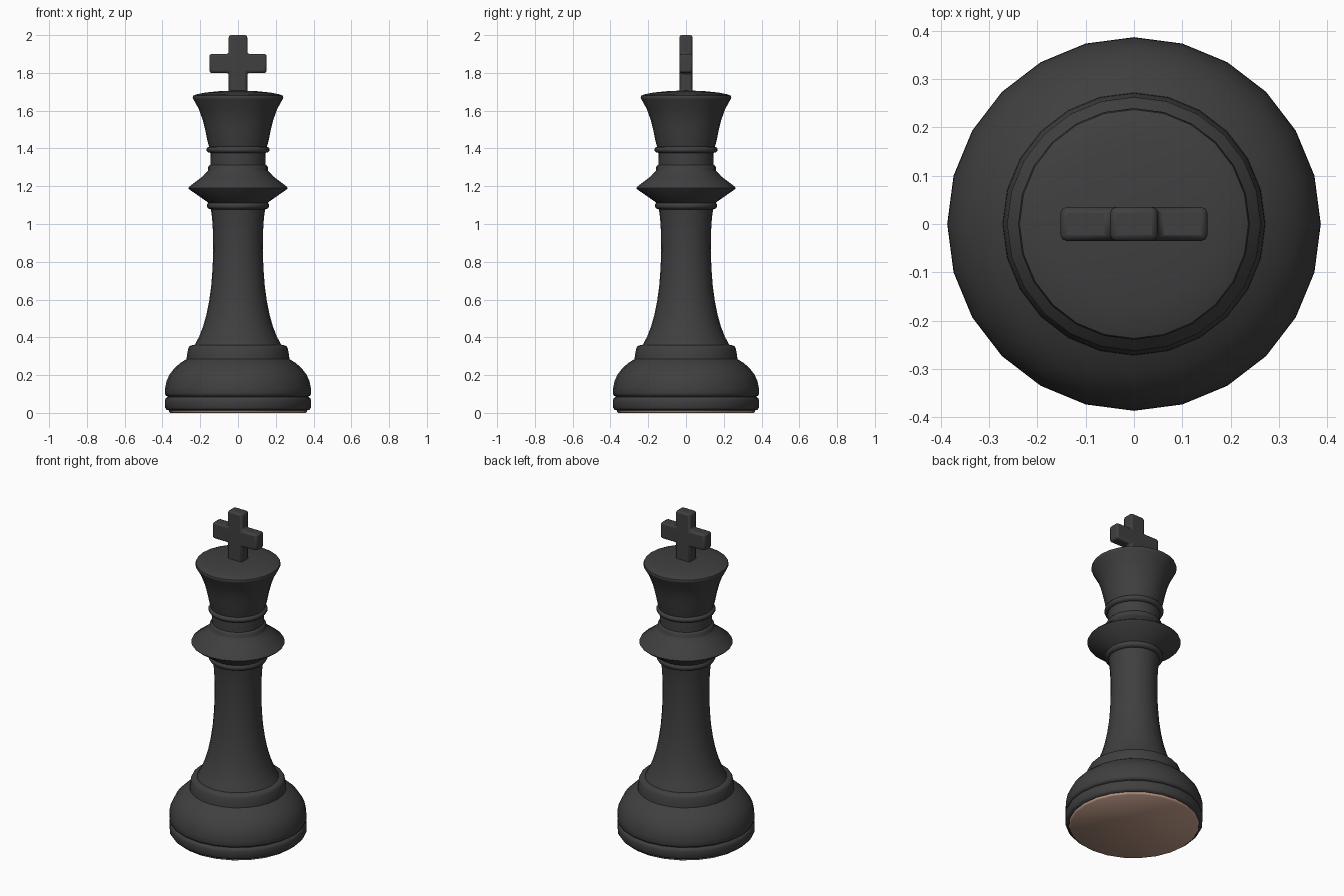
import bpy, bmesh, math

if "Cube" in bpy.data.objects:
    bpy.data.objects.remove(bpy.data.objects["Cube"])

SIDES = 24


def material(name, rgb):
    m = bpy.data.materials.new(name)
    m.diffuse_color = (*rgb, 1)
    m.use_nodes = True
    m.node_tree.nodes["Principled BSDF"].inputs["Base Color"].default_value = m.diffuse_color
    return m


black = material("charcoal", (0.05, 0.05, 0.05))
brown = material("tan_felt", (0.53, 0.33, 0.25))


def finish(name, bm, mat, angle):
    bmesh.ops.recalc_face_normals(bm, faces=bm.faces)
    me = bpy.data.meshes.new(name)
    bm.to_mesh(me)
    bm.free()
    ob = bpy.data.objects.new(name, me)
    bpy.context.collection.objects.link(ob)
    me.materials.append(mat)
    bpy.ops.object.select_all(action='DESELECT')
    ob.select_set(True)
    bpy.context.view_layer.objects.active = ob
    bpy.ops.object.shade_smooth_by_angle(angle=math.radians(angle))
    return ob


def lathe(name, profile, mat, angle=50):
    """Turn (radius, z) points about z, closing both ends."""
    bm = bmesh.new()
    rings = [[bm.verts.new((r * math.cos(2 * math.pi * i / SIDES),
                            r * math.sin(2 * math.pi * i / SIDES), z))
              for i in range(SIDES)] for r, z in profile]
    for a, b in zip(rings, rings[1:]):
        for i in range(SIDES):
            j = (i + 1) % SIDES
            bm.faces.new((a[i], a[j], b[j], b[i]))
    bm.faces.new(rings[0])
    bm.faces.new(rings[-1])
    return finish(name, bm, mat, angle)


# felt pad under the base
lathe("felt_pad", [(0.358, 0), (0.366, 0.008), (0.366, 0.02)], brown)

# foot ring, domed base and its upper band
lathe("base", [(0.364, 0.013), (0.378, 0.016), (0.386, 0.028), (0.387, 0.066),
               (0.383, 0.078), (0.372, 0.085), (0.372, 0.087), (0.383, 0.092),
               (0.387, 0.104), (0.386, 0.13), (0.378, 0.17), (0.362, 0.204),
               (0.338, 0.235), (0.306, 0.264), (0.272, 0.285), (0.271, 0.30),
               (0.264, 0.34), (0.258, 0.352), (0.245, 0.358), (0.22, 0.36)], black)

# tapering stem
lathe("stem", [(0.235, 0.35), (0.205, 0.405), (0.184, 0.46), (0.167, 0.52),
               (0.153, 0.59), (0.142, 0.67), (0.135, 0.76), (0.131, 0.86),
               (0.132, 0.95), (0.137, 1.03), (0.145, 1.09)], black)

# sharp-edged collar with rings below and above
lathe("collar", [(0.145, 1.078), (0.158, 1.082), (0.165, 1.092), (0.163, 1.106),
                 (0.157, 1.112), (0.17, 1.122), (0.259, 1.184), (0.263, 1.19),
                 (0.259, 1.197), (0.187, 1.252), (0.163, 1.278), (0.158, 1.284),
                 (0.158, 1.302), (0.152, 1.311), (0.143, 1.314)], black)

# neck and its ring
lathe("neck", [(0.146, 1.30), (0.147, 1.385), (0.147, 1.43)], black)
lathe("neck_ring", [(0.145, 1.376), (0.16, 1.38), (0.166, 1.388), (0.166, 1.398),
                    (0.16, 1.407), (0.15, 1.41)], black)

# flared head with a shallow dome
lathe("head", [(0.152, 1.405), (0.162, 1.44), (0.174, 1.50), (0.188, 1.555),
               (0.208, 1.61), (0.236, 1.66), (0.240, 1.669), (0.237, 1.679),
               (0.218, 1.687), (0.17, 1.696), (0.10, 1.703), (0.04, 1.706)], black)

# cross finial: one outline extruded and bevelled
bm = bmesh.new()
w, l, t = 0.049, 0.152, 0.035
outline = [(-w, 1.68), (w, 1.68), (w, 1.8), (l, 1.8), (l, 1.9), (w, 1.9),
           (w, 2.0), (-w, 2.0), (-w, 1.9), (-l, 1.9), (-l, 1.8), (-w, 1.8)]
face = bm.faces.new([bm.verts.new((x, -t, z)) for x, z in outline])
ext = bmesh.ops.extrude_face_region(bm, geom=[face], use_keep_orig=True)
bmesh.ops.translate(bm, vec=(0, 2 * t, 0),
                    verts=[v for v in ext["geom"] if isinstance(v, bmesh.types.BMVert)])
cross = finish("cross_finial", bm, black, 40)
bev = cross.modifiers.new("soft_edges", 'BEVEL')
bev.width = 0.012
bev.segments = 2
